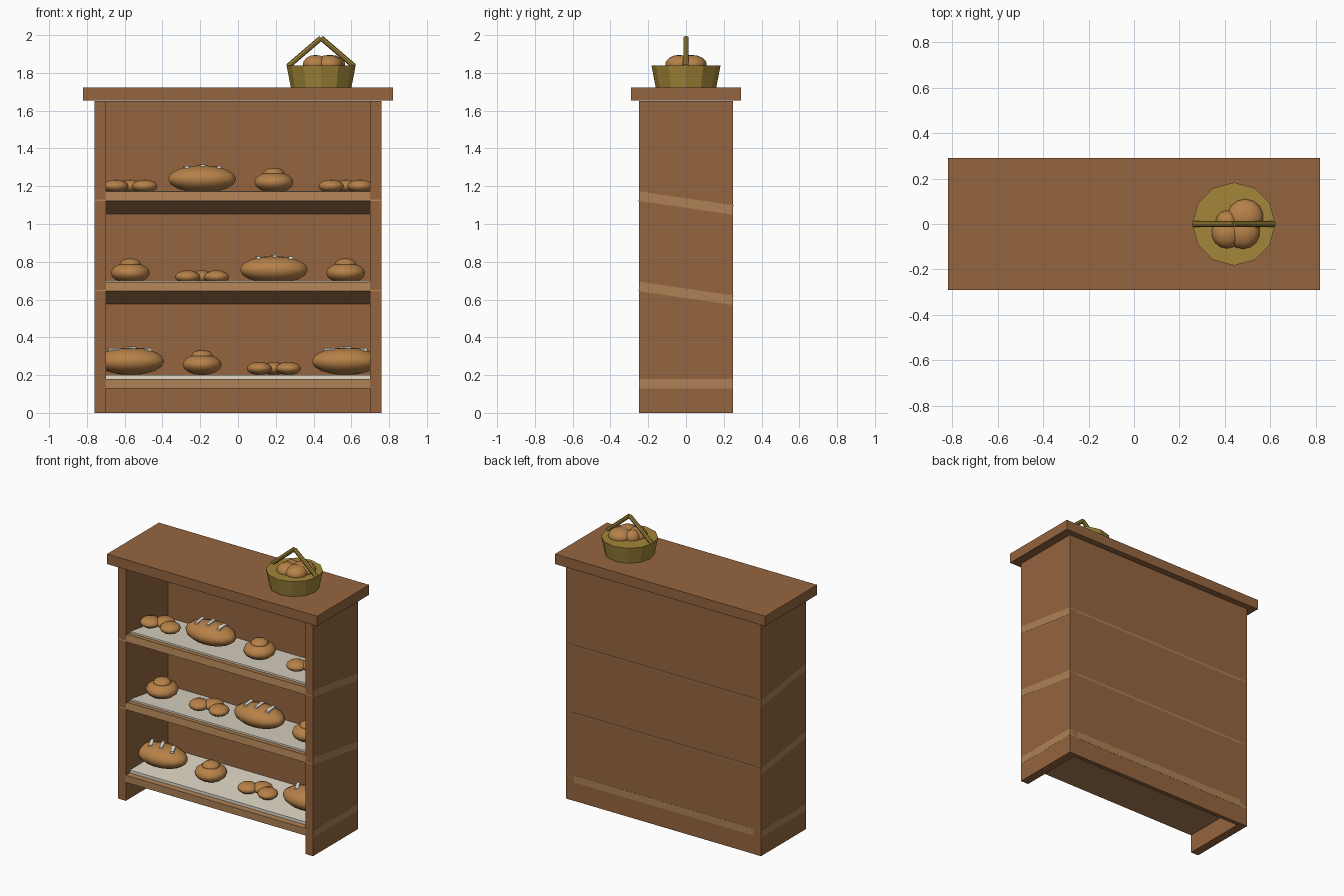
import bpy, math
from mathutils import Vector, Matrix

if "Cube" in bpy.data.objects:
    bpy.data.objects.remove(bpy.data.objects["Cube"])


def material(name, r, g, b):
    m = bpy.data.materials.new(name)
    m.diffuse_color = (r, g, b, 1)
    m.use_nodes = True
    m.node_tree.nodes["Principled BSDF"].inputs["Base Color"].default_value = m.diffuse_color
    return m


WOOD = material("dark_wood", 0.30, 0.13, 0.05)
TAN = material("shelf_wood", 0.42, 0.22, 0.09)
CLOTH = material("cloth", 0.78, 0.72, 0.60)
CRUST = material("crust", 0.47, 0.22, 0.065)
FLOUR = material("flour", 0.85, 0.82, 0.75)
WICKER = material("wicker", 0.36, 0.24, 0.04)


def finish(name, mat):
    ob = bpy.context.object
    ob.name = name
    ob.data.materials.append(mat)
    return ob


def box(name, size, loc, mat, rot=(0, 0, 0)):
    bpy.ops.mesh.primitive_cube_add(size=1, location=loc, rotation=rot)
    ob = finish(name, mat)
    ob.scale = size
    return ob


def blob(name, radii, loc, mat=CRUST, yaw=0):
    bpy.ops.mesh.primitive_uv_sphere_add(segments=14, ring_count=8, radius=1,
                                         location=loc, rotation=(0, 0, yaw))
    ob = finish(name, mat)
    ob.scale = radii
    bpy.ops.object.shade_smooth()
    return ob


def rod(name, a, b, radius, mat):
    a, b = Vector(a), Vector(b)
    d = b - a
    bpy.ops.mesh.primitive_cylinder_add(vertices=8, radius=radius, depth=d.length,
                                        location=(a + b) / 2)
    ob = finish(name, mat)
    ob.rotation_euler = d.to_track_quat('Z', 'Y').to_euler()
    return ob


# Bread types, each resting on height z
def loaf(x, y, z, yaw):
    blob("loaf", (0.185, 0.115, 0.073), (x, y, z + 0.073), yaw=0)
    for dx in (-0.085, 0, 0.085):
        top = z + 0.073 + 0.073 * math.sqrt(1 - (dx / 0.185) ** 2)
        box("loaf_score", (0.022, 0.09, 0.014), (x + dx, y, top - 0.002), FLOUR, (0, 0, yaw))


def bun(x, y, z, yaw):
    blob("bun", (0.106, 0.106, 0.056), (x, y, z + 0.056))
    blob("bun_top", (0.058, 0.058, 0.03), (x, y, z + 0.103))


def rolls(x, y, z, yaw):
    for dx, dy in ((-0.077, -0.02), (0, 0.03), (0.077, -0.02)):
        blob("roll", (0.068, 0.068, 0.035), (x + dx, y + dy, z + 0.035))


# Cabinet carcass
for s in (-1, 1):
    box("side_panel", (0.06, 0.5, 1.65), (s * 0.73, 0, 0.825), WOOD)
box("back_panel", (1.4, 0.03, 1.65), (0, 0.234, 0.825), WOOD)
box("top_board", (1.64, 0.58, 0.07), (0, 0, 1.688), WOOD)

# Shelves: the bottom one is level, the upper two lean back
for k in range(3):
    tilt = -0.145 if k else 0
    c = Vector((0, 0, 0.155 + 0.478 * k))
    box("shelf", (1.521, 0.5, 0.05), c, TAN, (tilt, 0, 0))
    t = 0.01 if k else 0.02
    off = Matrix.Rotation(tilt, 3, 'X') @ Vector((0, 0.005, 0.025 + t / 2))
    box("shelf_cloth", (1.4, 0.42, t), c + off, CLOTH, (tilt, 0, 0))
    kinds = (loaf, bun, rolls)
    for i in range(4):
        kinds[(i + k) % 3](-0.57 + 0.38 * i, -0.03, (0.2, 0.685, 1.165)[k], 0.1 if k else 0.45)

# Basket on the top board
BX = 0.44
bpy.ops.mesh.primitive_cone_add(vertices=12, radius1=0.16, radius2=0.183, depth=0.117,
                                location=(BX, 0, 1.7805))
finish("basket", WICKER)
for dx, dy, r in ((0.05, 0.03, 0.08), (-0.03, -0.04, 0.068), (0.04, -0.035, 0.075), (-0.03, 0.01, 0.05)):
    blob("basket_roll", (r, r, 0.05), (BX + dx, dy, 1.845))
for s in (-1, 1):
    rod("basket_handle", (BX + s * 0.175, 0, 1.835), (BX, 0, 1.985), 0.014, WICKER)
